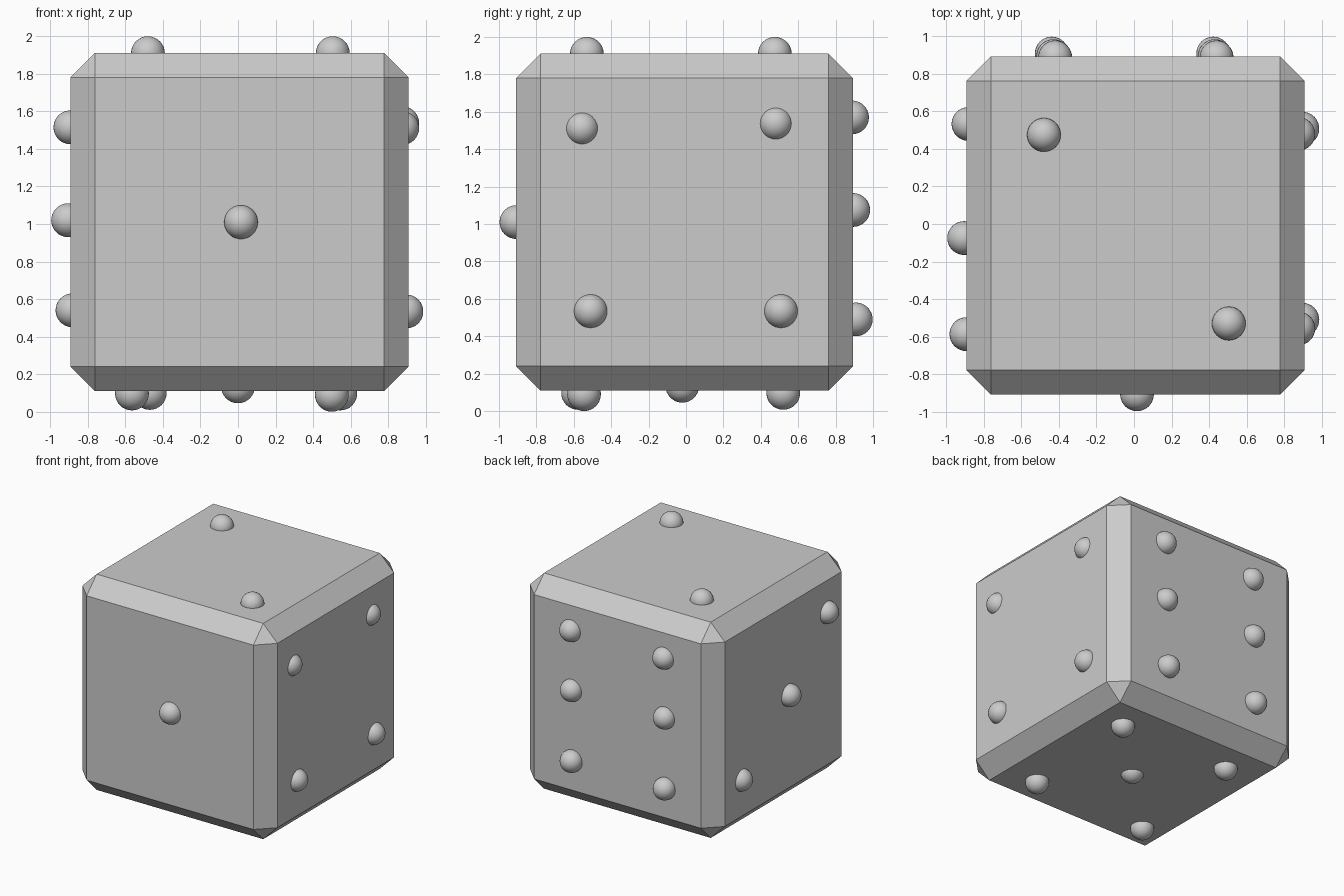
import bpy, bmesh
from mathutils import Vector

if "Cube" in bpy.data.objects:
    bpy.data.objects.remove(bpy.data.objects["Cube"])

R = 0.09                      # pip radius
CENTRE = Vector((0.008, -0.008, 1.01))


def link(name, bm, smooth=False):
    mesh = bpy.data.meshes.new(name)
    bm.to_mesh(mesh)
    bm.free()
    if smooth:
        for p in mesh.polygons:
            p.use_smooth = True
    obj = bpy.data.objects.new(name, mesh)
    bpy.context.collection.objects.link(obj)
    return obj


# Cube body with one flat chamfer on every edge
bm = bmesh.new()
bmesh.ops.create_cube(bm, size=1.802)
bmesh.ops.bevel(bm, geom=bm.edges[:], offset=0.131, offset_type='OFFSET',
                segments=1, profile=0.5, affect='EDGES')
body = link("die_body", bm)
body.location = CENTRE

# Pip centres on each face, slightly uneven like a hand-set die
pips = {
    "front": [(0.016, -0.907, 1.01)],
    "top": [(-0.48, 0.475, 1.91), (0.505, -0.53, 1.91)],
    "left": [(-0.893, -0.587, 1.515), (-0.905, -0.075, 1.02),
             (-0.882, 0.533, 0.54)],
    "right": [(0.875, -0.556, 1.511), (0.875, 0.48, 1.537),
              (0.897, -0.51, 0.534), (0.897, 0.508, 0.534)],
    "bottom": [(-0.565, -0.577, 0.097), (-0.47, 0.52, 0.1), (0, -0.02, 0.135),
               (0.5, -0.545, 0.09), (0.545, 0.52, 0.097)],
    "back": [(x + dx, y, z) for x in (-0.43, 0.43)
             for dx, y, z in ((0.01, 0.888, 1.57), (0.0, 0.894, 1.075),
                              (-0.008, 0.908, 0.49))],
}

for face, centres in pips.items():
    for i, c in enumerate(centres, 1):
        bm = bmesh.new()
        bmesh.ops.create_uvsphere(bm, u_segments=32, v_segments=16, radius=R)
        link(f"{face}_pip_{i}", bm, smooth=True).location = c
